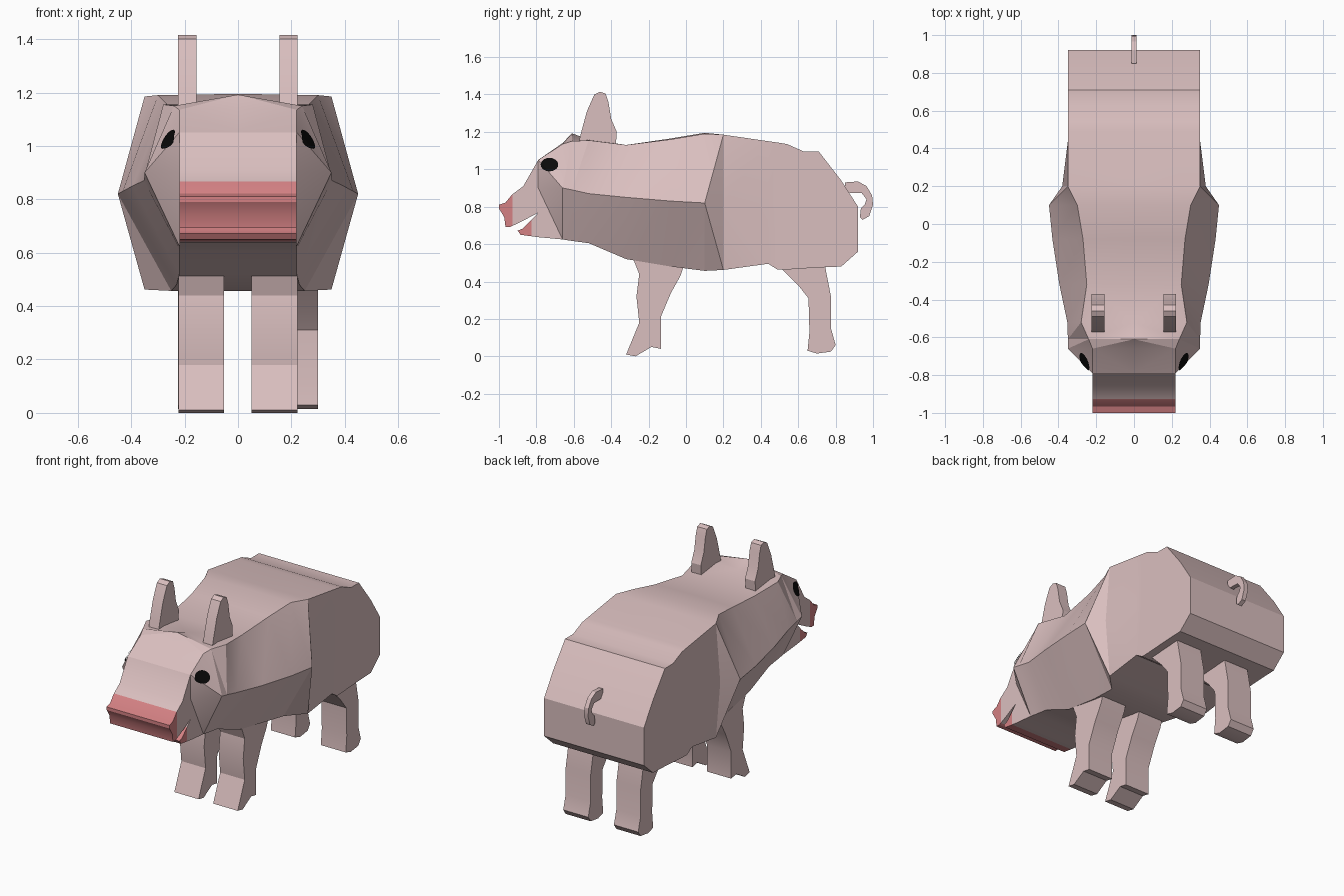
import bpy, bmesh, math
from mathutils import Vector
from mathutils.bvhtree import BVHTree

if "Cube" in bpy.data.objects:
    bpy.data.objects.remove(bpy.data.objects["Cube"])


def material(name, rgb):
    m = bpy.data.materials.new(name)
    m.diffuse_color = (*rgb, 1)
    m.use_nodes = True
    m.node_tree.nodes["Principled BSDF"].inputs["Base Color"].default_value = m.diffuse_color
    return m


SKIN = material("pale_pink", (0.70, 0.52, 0.52))
ROSE = material("rose", (0.66, 0.22, 0.23))
BLACK = material("black", (0.003, 0.003, 0.003))


def finish(bm, name, mats, smooth=25):
    bmesh.ops.recalc_face_normals(bm, faces=bm.faces[:])
    me = bpy.data.meshes.new(name)
    bm.to_mesh(me)
    bm.free()
    ob = bpy.data.objects.new(name, me)
    bpy.context.collection.objects.link(ob)
    for m in mats:
        me.materials.append(m)
    if smooth:
        bpy.ops.object.select_all(action='DESELECT')
        ob.select_set(True)
        bpy.context.view_layer.objects.active = ob
        bpy.ops.object.shade_smooth_by_angle(angle=math.radians(smooth))
    return ob


def prism(name, profile, x0, x1, rose_before=None):
    """Side profile (y, z) extruded across x; faces ahead of rose_before are rose."""
    bm = bmesh.new()
    a = [bm.verts.new((x0, y, z)) for y, z in profile]
    b = [bm.verts.new((x1, y, z)) for y, z in profile]
    n = len(profile)
    for i in range(n):
        j = (i + 1) % n
        if rose_before is not None and j == 0:
            continue  # jaws stay open where they join the body
        bm.faces.new((a[i], a[j], b[j], b[i]))
    bm.faces.new(a)
    bm.faces.new(b[::-1])
    if rose_before is not None:
        bmesh.ops.bisect_plane(bm, geom=bm.verts[:] + bm.edges[:] + bm.faces[:],
                               plane_co=(0, rose_before, 0), plane_no=(0, 1, 0))
        for f in bm.faces:
            f.material_index = int(f.calc_center_median().y < rose_before)
    return finish(bm, name, [SKIN, ROSE])


# Body: sections of y, ridge z, top z, top half-width, side z, side half-width,
# bottom z, bottom half-width
sections = [
    (-.79, 1.05, 1.05, .22, .90, .22, .637, .22),
    (-.66, 1.14, 1.135, .22, .90, .35, .625, .22),
    (-.61, 1.192, 1.15, .24, .89, .35, .617, .22),
    (-.52, 1.16, 1.155, .28, .87, .353, .605, .22),
    (-.32, 1.13, 1.13, .25, .85, .395, .52, .22),
    (-.08, 1.165, 1.16, .27, .83, .432, .48, .23),
    (.10, 1.195, 1.19, .30, .82, .45, .457, .25),
    (.20, 1.185, 1.185, .35, .82, .38, .462, .35),
    (.44, 1.15, 1.15, .35, .82, .35, .495, .35),
    (.49, 1.143, 1.143, .35, .80, .35, .463, .35),
    (.54, 1.135, 1.135, .35, .80, .35, .464, .35),
    (.63, 1.095, 1.095, .35, .80, .35, .47, .35),
    (.71, 1.095, 1.095, .35, .75, .35, .475, .35),
    (.83, .94, .94, .35, .70, .35, .48, .35),
    (.92, .80, .80, .35, .68, .35, .56, .35),
]
bm = bmesh.new()
rings = []
for y, zr, zt, wt, zm, wm, zb, wb in sections:
    pts = [(0, zr), (wt, zt), (wm, zm), (wb, zb), (-wb, zb), (-wm, zm), (-wt, zt)]
    rings.append([bm.verts.new((x, y, z)) for x, z in pts])
for r, s in zip(rings, rings[1:]):
    for i in range(7):
        j = (i + 1) % 7
        bm.faces.new((r[i], r[j], s[j], s[i]))
bm.faces.new(rings[-1])
bmesh.ops.triangulate(bm, faces=[f for f in bm.faces if len(f.verts) == 4])
tree = BVHTree.FromBMesh(bm)
finish(bm, "body", [SKIN])

# Snout and lower jaw with an open mouth between them
prism("snout", [(-.79, 1.05), (-.87, .91), (-.93, .865), (-.965, .822), (-1, .81),
                (-1, .79), (-.972, .745), (-.965, .692), (-.94, .692), (-.88, .72),
                (-.79, .768)], -.22, .22, -.927)
prism("lower_jaw", [(-.79, .768), (-.84, .715), (-.875, .682), (-.9, .672),
                    (-.885, .65), (-.79, .637)], -.22, .22, -.825)

# Eyes: thin oval plates laid on the cheeks
for side, name in ((1, "eye_right"), (-1, "eye_left")):
    bm = bmesh.new()

    def on_cheek(y, z):
        hit = tree.ray_cast(Vector((side, y, z)), Vector((-side, 0, 0)))[0]
        return bm.verts.new((hit.x + side * .007, y, z))

    N, prev = 20, None
    centre = on_cheek(-.73, 1.025)
    for k in (.33, .66, 1):
        ring = [on_cheek(-.73 + .047 * k * math.cos(2 * math.pi * i / N),
                         1.025 + .036 * k * math.sin(2 * math.pi * i / N)) for i in range(N)]
        for i in range(N):
            j = (i + 1) % N
            if prev:
                bm.faces.new((prev[i], ring[i], ring[j], prev[j]))
            else:
                bm.faces.new((centre, ring[i], ring[j]))
        prev = ring
    ob = finish(bm, name, [BLACK], 0)
    n = sum((p.normal.x for p in ob.data.polygons))
    if n * side < 0:
        ob.data.flip_normals()

# Ears
ear = [(-.575, 1.14), (-.56, 1.2), (-.53, 1.31), (-.49, 1.40), (-.46, 1.415),
       (-.43, 1.405), (-.415, 1.36), (-.40, 1.27), (-.37, 1.20), (-.375, 1.13)]
prism("ear_right", ear, .155, .222)
prism("ear_left", ear, -.225, -.155)

# Legs
front = [(-.29, .54), (-.25, .44), (-.265, .32), (-.25, .18), (-.32, .01), (-.27, 0),
         (-.185, .05), (-.135, .04), (-.135, .21), (-.08, .34), (-.03, .43), (0, .52)]
rear = [(.48, .50), (.6, .38), (.655, .31), (.66, .13), (.65, .03), (.70, .015),
        (.775, .025), (.80, .06), (.775, .15), (.775, .32), (.74, .50)]
prism("front_leg_right", front, .05, .222)
prism("front_leg_left", front, -.222, -.052)
prism("rear_leg_right", rear, .125, .30)
prism("rear_leg_left", rear, -.225, -.055)

# Curled tail
prism("tail", [(.85, .93), (.92, .935), (.965, .91), (.995, .86), (1, .81), (.98, .75),
               (.945, .73), (.93, .745), (.935, .79), (.955, .81), (.965, .84),
               (.94, .872), (.85, .875)], -.014, .014)
